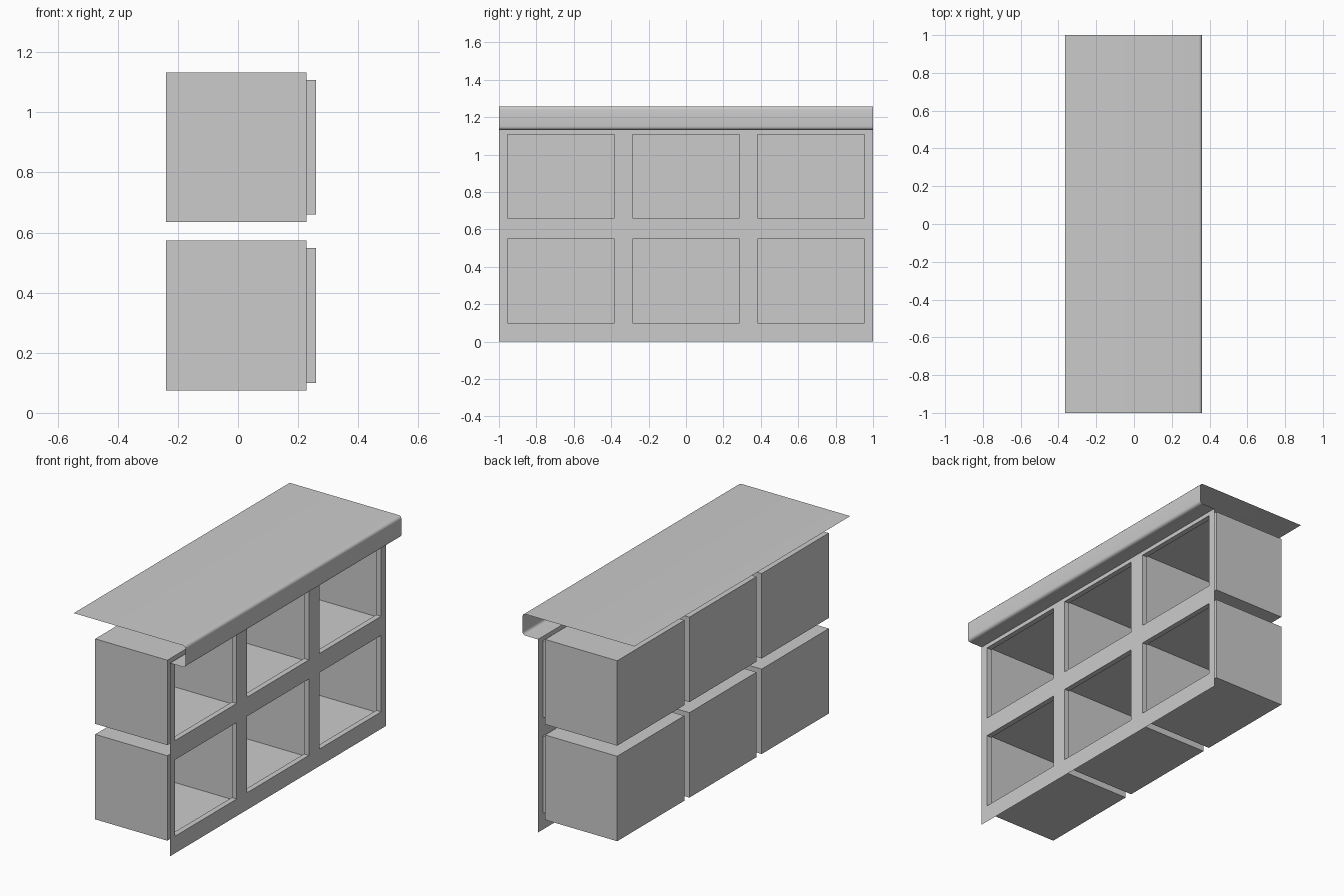
import bpy, bmesh, math

if "Cube" in bpy.data.objects:
    bpy.data.objects.remove(bpy.data.objects["Cube"])

FRONT, LIP, BACK = 0.26, 0.228, -0.24      # x of face sheet, rim step, cubby back
MARGIN = 0.025                             # cubby is this much wider than its opening
COLS = [(-0.955, -0.383), (-0.286, 0.286), (0.383, 0.955)]
ROWS = [(0.10, 0.548), (0.66, 1.108)]
TOP, UNDER = 1.258, 1.132


def make_object(name, bm):
    bmesh.ops.remove_doubles(bm, verts=bm.verts, dist=1e-5)
    mesh = bpy.data.meshes.new(name)
    bm.to_mesh(mesh)
    bm.free()
    obj = bpy.data.objects.new(name, mesh)
    bpy.context.collection.objects.link(obj)
    return obj


def quad(bm, pts):
    bm.faces.new([bm.verts.new(p) for p in pts])


# Front face sheet: a grid of strips with the openings left out
bm = bmesh.new()
ys = [-1] + [y for c in COLS for y in c] + [1]
zs = [0] + [z for r in ROWS for z in r] + [UNDER]
for i in range(len(ys) - 1):
    for j in range(len(zs) - 1):
        if i % 2 and j % 2:
            continue
        a, b, c, d = ys[i], ys[i + 1], zs[j], zs[j + 1]
        quad(bm, [(FRONT, a, c), (FRONT, b, c), (FRONT, b, d), (FRONT, a, d)])
make_object("front_frame", bm)


# Cubbies: short rim behind each opening, step outward, then an open box
def cubby(name, y0, y1, z0, z1):
    bm = bmesh.new()
    rings = []
    for x, m in ((FRONT, 0), (LIP, 0), (LIP, MARGIN), (BACK, MARGIN)):
        pts = [(y0 - m, z0 - m), (y1 + m, z0 - m), (y1 + m, z1 + m), (y0 - m, z1 + m)]
        rings.append([bm.verts.new((x, y, z)) for y, z in pts])
    for r, s in zip(rings, rings[1:]):
        for k in range(4):
            n = (k + 1) % 4
            bm.faces.new((r[k], r[n], s[n], s[k]))
    bm.faces.new(rings[-1])
    make_object(name, bm)


for j, (z0, z1) in enumerate(ROWS):
    for i, (y0, y1) in enumerate(COLS):
        cubby(f"cubby_{j + 1}_{i + 1}", y0, y1, z0, z1)


# Countertop: thin sheet that rolls over the front edge and returns to the frame
def arc(cx, cz, r, start, end, n=5):
    angles = [math.radians(start + (end - start) * k / n) for k in range(n + 1)]
    return [(cx + r * math.cos(t), cz + r * math.sin(t)) for t in angles]


R, EDGE = 0.018, 0.36
profile = ([(-0.365, TOP)] + arc(EDGE - R, TOP - R, R, 90, 0)
           + arc(EDGE - R, UNDER + R, R, 0, -90) + [(FRONT, UNDER)])
bm = bmesh.new()
for (xa, za), (xb, zb) in zip(profile, profile[1:]):
    quad(bm, [(xa, -1, za), (xb, -1, zb), (xb, 1, zb), (xa, 1, za)])
counter = make_object("countertop", bm)
bpy.context.view_layer.objects.active = counter
counter.select_set(True)
bpy.ops.object.shade_smooth_by_angle(angle=math.radians(30))
